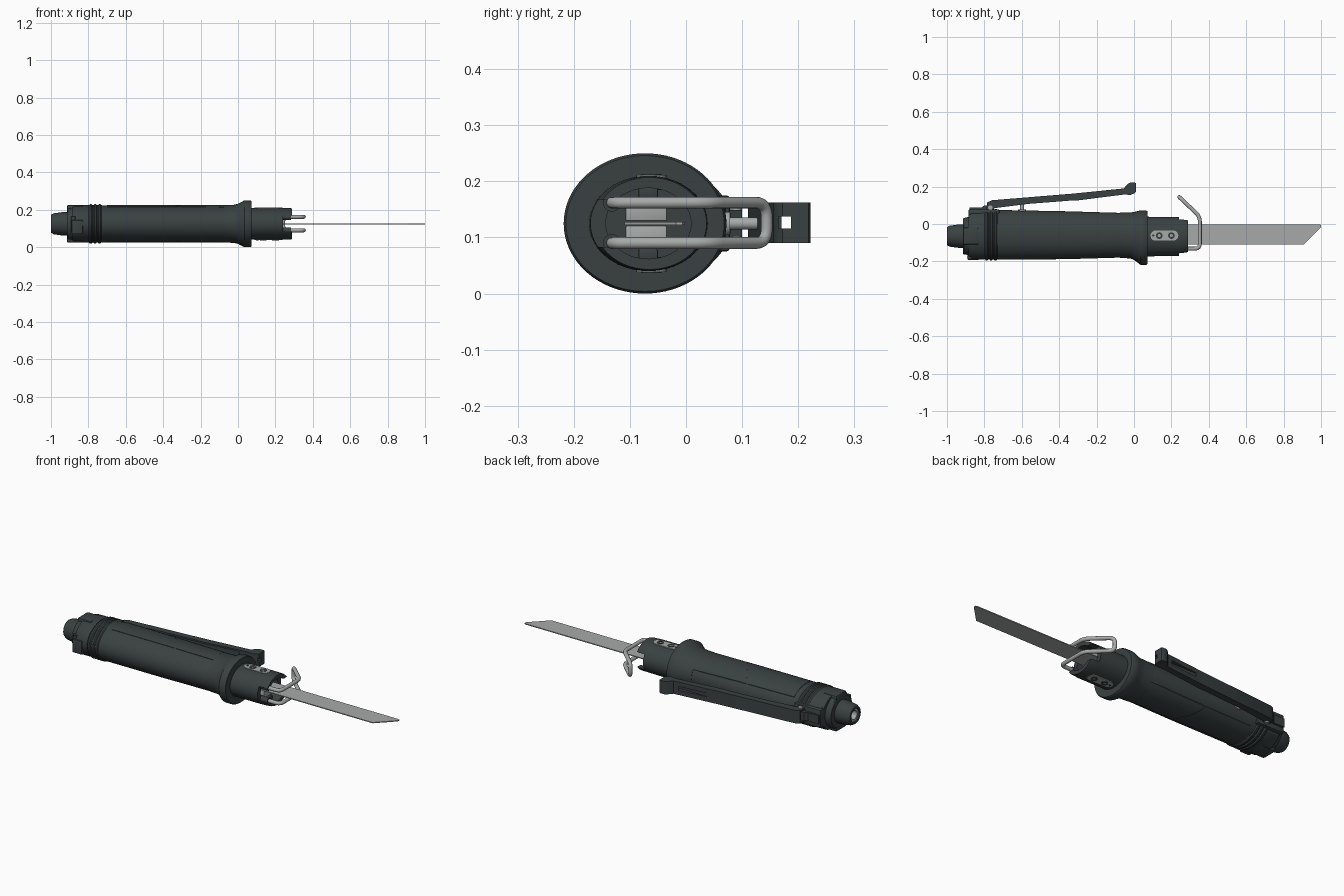
import bpy, bmesh, math
from mathutils import Vector

if "Cube" in bpy.data.objects:
    bpy.data.objects.remove(bpy.data.objects["Cube"])

ZC = 0.125  # height of the tool axis


def material(name, col):
    m = bpy.data.materials.new(name)
    m.diffuse_color = (*col, 1)
    m.use_nodes = True
    m.node_tree.nodes["Principled BSDF"].inputs["Base Color"].default_value = m.diffuse_color
    return m


DARK = material("dark_housing", (0.042, 0.053, 0.053))
STEEL = material("steel", (0.38, 0.40, 0.39))


def finish(bm, name, mat, angle=35):
    bmesh.ops.recalc_face_normals(bm, faces=bm.faces)
    me = bpy.data.meshes.new(name)
    bm.to_mesh(me)
    bm.free()
    ob = bpy.data.objects.new(name, me)
    bpy.context.collection.objects.link(ob)
    me.materials.append(mat)
    smooth(ob, angle)
    return ob


def activate(ob):
    bpy.ops.object.select_all(action='DESELECT')
    ob.select_set(True)
    bpy.context.view_layer.objects.active = ob


def smooth(ob, angle=35):
    activate(ob)
    bpy.ops.object.shade_smooth_by_angle(angle=math.radians(angle))


def loft(name, rings, mat=DARK, n=72, grow=0.0, closed=False):
    """Elliptical sections along x: (x, y centre, y radius, z radius)."""
    bm = bmesh.new()
    loops = []
    for x, yc, ry, rz in rings:
        loops.append([bm.verts.new((x, yc + (ry + grow) * math.cos(2 * math.pi * i / n),
                                    ZC + (rz + grow) * math.sin(2 * math.pi * i / n))) for i in range(n)])
    pairs = list(zip(loops, loops[1:]))
    if closed:
        pairs.append((loops[-1], loops[0]))
    for a, b in pairs:
        for i in range(n):
            bm.faces.new((a[i], a[(i + 1) % n], b[(i + 1) % n], b[i]))
    if not closed:
        bm.faces.new(loops[0])
        bm.faces.new(loops[-1])
    return finish(bm, name, mat)


def prism(name, pts, z0, z1, mat=DARK, bevel=0.0):
    """Outline in the xy plane extruded along z."""
    bm = bmesh.new()
    f = bm.faces.new([bm.verts.new((x, y, z0)) for x, y in pts])
    r = bmesh.ops.extrude_face_region(bm, geom=[f])
    bmesh.ops.translate(bm, verts=[v for v in r['geom'] if isinstance(v, bmesh.types.BMVert)], vec=(0, 0, z1 - z0))
    if bevel:
        bmesh.ops.bevel(bm, geom=bm.edges[:], offset=bevel, segments=2, affect='EDGES', profile=0.5)
    return finish(bm, name, mat)


def box(name, x0, x1, y0, y1, z0, z1, mat=DARK, bevel=0.0):
    return prism(name, [(x0, y0), (x1, y0), (x1, y1), (x0, y1)], z0, z1, mat, bevel)


def disc(x, y, r, n=24):
    return [(x + r * math.cos(2 * math.pi * i / n), y + r * math.sin(2 * math.pi * i / n)) for i in range(n)]


def boolean(ob, cutter, op='DIFFERENCE'):
    cutter.hide_render = True
    m = ob.modifiers.new("cut", 'BOOLEAN')
    m.operation, m.object, m.solver = op, cutter, 'EXACT'
    activate(ob)
    bpy.ops.object.modifier_apply(modifier=m.name)
    bpy.data.objects.remove(cutter)
    smooth(ob)


def rounded(points, r, steps=6):
    """Polyline with its inner corners filleted."""
    p = [Vector(q) for q in points]
    out = [p[0]]
    for a, b, c in zip(p, p[1:], p[2:]):
        s, e = b + (a - b).normalized() * r, b + (c - b).normalized() * r
        for i in range(steps + 1):
            t = i / steps
            out.append(s * (1 - t) ** 2 + b * 2 * t * (1 - t) + e * t * t)
    return out + [p[-1]]


# main grip barrel
barrel = [(-0.73, -0.058, 0.133, 0.099), (-0.36, -0.06, 0.128, 0.099), (-0.02, -0.06, 0.118, 0.098)]
loft("grip_barrel", barrel)

# raised grip panels following the barrel surface
for name, outline in (
        ("grip_panel_front", [(-0.405, 0.045), (-0.305, -0.112), (-0.075, -0.112), (-0.075, 0.045)]),
        ("grip_panel_rear", [(-0.70, 0.045), (-0.415, 0.045), (-0.315, -0.112), (-0.70, -0.112)])):
    panel = loft(name, barrel, grow=0.002)
    boolean(panel, prism("panel_cutter", outline, -0.1, 0.4), 'INTERSECT')

# rubber ridges between cap and barrel
ridge_rings = [(-0.80, -0.057, 0.13, 0.098)]
for i in range(3):
    x = -0.797 + i * 0.024
    ridge_rings += [(x, -0.057, 0.132, 0.1), (x + 0.005, -0.057, 0.138, 0.105),
                    (x + 0.014, -0.057, 0.138, 0.105), (x + 0.019, -0.057, 0.132, 0.1)]
ridge_rings.append((-0.725, -0.057, 0.132, 0.099))
loft("barrel_ridges", ridge_rings)

# rear cap
loft("rear_cap", [(-0.915, -0.065, 0.094, 0.085), (-0.91, -0.065, 0.097, 0.092), (-0.885, -0.064, 0.102, 0.094),
                  (-0.884, -0.06, 0.122, 0.098), (-0.875, -0.058, 0.13, 0.1), (-0.80, -0.057, 0.133, 0.1)])
for z in (0.055, 0.195):
    box("cap_lug", -0.915, -0.83, -0.11, -0.02, z - 0.03, z + 0.03, bevel=0.008)
box("cap_clip", -0.89, -0.83, -0.192, -0.15, 0.07, 0.145, bevel=0.004)
prism("cap_clip_pin", disc(-0.88, -0.177, 0.012), 0.085, 0.165)

# hose inlet with a steel bore
loft("hose_inlet", [(-0.90, -0.065, 0.063, 0.063), (-0.935, -0.065, 0.063, 0.063), (-0.985, -0.065, 0.056, 0.056),
                    (-1.0, -0.065, 0.048, 0.048), (-1.0, -0.065, 0.036, 0.036), (-0.90, -0.065, 0.036, 0.036)],
     n=40, closed=True)
loft("inlet_bore", [(-0.91, -0.065, 0.036, 0.036), (-0.993, -0.065, 0.036, 0.036), (-0.993, -0.065, 0.024, 0.024),
                    (-0.91, -0.065, 0.024, 0.024)], STEEL, 32, closed=True)

# flared hand stop
loft("hand_stop", [(-0.075, -0.06, 0.121, 0.1), (-0.02, -0.061, 0.123, 0.102), (0.0, -0.064, 0.128, 0.107),
                   (0.028, -0.071, 0.142, 0.122), (0.034, -0.073, 0.145, 0.125), (0.066, -0.073, 0.145, 0.125),
                   (0.072, -0.073, 0.141, 0.121)])

# hollow front head, slotted along both edges
head = loft("front_head", [(0.06, -0.067, 0.106, 0.085), (0.235, -0.067, 0.104, 0.085),
                           (0.28, -0.065, 0.101, 0.084), (0.288, -0.065, 0.098, 0.082)])
boolean(head, loft("bore_cutter", [(0.17, -0.067, 0.076, 0.063), (0.35, -0.067, 0.076, 0.063)]))
boolean(head, box("slot_cutter", 0.24, 0.35, -0.3, 0.2, ZC - 0.042, ZC + 0.042))

# screw plates on the head, upper and lower
for side, s in (("upper", 1), ("lower", -1)):
    zs = lambda a, b: sorted((ZC + s * a, ZC + s * b))
    cap = [(0.115 + 0.027 * math.cos(math.radians(a)), -0.062 + 0.027 * math.sin(math.radians(a))) for a in range(90, 271, 15)]
    cap += [(0.21 + 0.027 * math.cos(math.radians(a)), -0.062 + 0.027 * math.sin(math.radians(a))) for a in range(-90, 91, 15)]
    prism(side + "_screw_plate", cap, *zs(0.07, 0.0862), mat=STEEL)
    for x, r in ((0.135, 0.018), (0.20, 0.018), (0.103, 0.006)):
        screw = prism(side + "_plate_screw", disc(x, -0.062, r), *zs(0.06, 0.0885))
        if r > 0.01:
            boolean(screw, prism("hex_cutter", disc(x, -0.062, r * 0.5, 6), *zs(0.082, 0.1), mat=STEEL))

# blade clamp: two jaws, and the blade between them
for s in (-1, 1):
    a, b = sorted((ZC + s * 0.004, ZC + s * 0.045))
    box("blade_clamp_jaw", 0.16, 0.235, -0.108, -0.034, a, b, STEEL, 0.003)
    a, b = sorted((ZC + s * 0.045, ZC + s * 0.066))
    box("clamp_guide", 0.16, 0.25, -0.085, -0.05, a, b, bevel=0.003)
prism("blade", [(0.17, -0.11), (0.908, -0.11), (1.0, -0.018), (1.0, -0.006), (0.992, -0.002), (0.17, -0.002)],
      ZC - 0.0025, ZC + 0.0025, STEEL)

# bent wire guard
lo, hi = ZC - 0.035, ZC + 0.037
half = [(0.20, -0.132), (0.352, -0.132), (0.352, 0.04), (0.242, 0.144)]
path = rounded([(x, y, lo) for x, y in half] + [(x, y, hi) for x, y in reversed(half)], 0.028)
cu = bpy.data.curves.new("wire_guard", 'CURVE')
cu.dimensions = '3D'
cu.bevel_depth, cu.bevel_resolution, cu.use_fill_caps = 0.0105, 4, True
sp = cu.splines.new('POLY')
sp.points.add(len(path) - 1)
for pt, co in zip(sp.points, path):
    pt.co = (*co, 1)
guard = bpy.data.objects.new("wire_guard", cu)
bpy.context.collection.objects.link(guard)
cu.materials.append(STEEL)
activate(guard)
bpy.ops.object.convert(target='MESH')
smooth(bpy.context.object)
for z in (lo, hi):
    bush = loft("guard_socket", [(0.19, -0.132, 0.016, 0.016), (0.284, -0.132, 0.016, 0.016)], n=24)
    bush.location.z = z - ZC

# throttle lever: channel with a slotted lip
lever = prism("throttle_lever", [(-0.79, 0.07), (-0.765, 0.062), (-0.745, 0.085), (-0.56, 0.108), (-0.34, 0.125),
                                 (-0.31, 0.125), (-0.05, 0.158), (-0.02, 0.155), (0.005, 0.165), (0.01, 0.172),
                                 (0.01, 0.218), (0.004, 0.222), (-0.02, 0.222), (-0.035, 0.213), (-0.055, 0.19),
                                 (-0.32, 0.163), (-0.76, 0.127), (-0.785, 0.115)], ZC - 0.035, ZC + 0.037)
boolean(lever, prism("channel_cutter", [(-0.85, 0.0), (-0.1, 0.0), (-0.1, 0.165), (-0.32, 0.149), (-0.74, 0.115), (-0.85, 0.105)],
                     ZC - 0.026, ZC + 0.028))
boolean(lever, box("slot_cutter", -0.25, 0.05, 0.165, 0.187, ZC - 0.009, ZC + 0.012))

# lever hinge bracket, pin and valve stem
box("hinge_base", -0.885, -0.72, 0.02, 0.078, ZC - 0.05, ZC + 0.05, bevel=0.006)
prism("hinge_block", [(-0.88, 0.05), (-0.74, 0.05), (-0.755, 0.1), (-0.80, 0.1), (-0.815, 0.088), (-0.88, 0.088)],
      ZC - 0.023, ZC + 0.024)
prism("hinge_pin", disc(-0.768, 0.088, 0.012), ZC - 0.041, ZC + 0.043, STEEL)
for r, y0, y1 in ((0.011, 0.03, 0.135), (0.021, 0.03, 0.078)):
    bm = bmesh.new()
    bmesh.ops.create_cone(bm, cap_ends=True, segments=24, radius1=r, radius2=r, depth=y1 - y0)
    for v in bm.verts:
        v.co = (-0.598 + v.co.x, (y0 + y1) / 2 + v.co.z, ZC + v.co.y)
    finish(bm, "valve_stem", STEEL)
